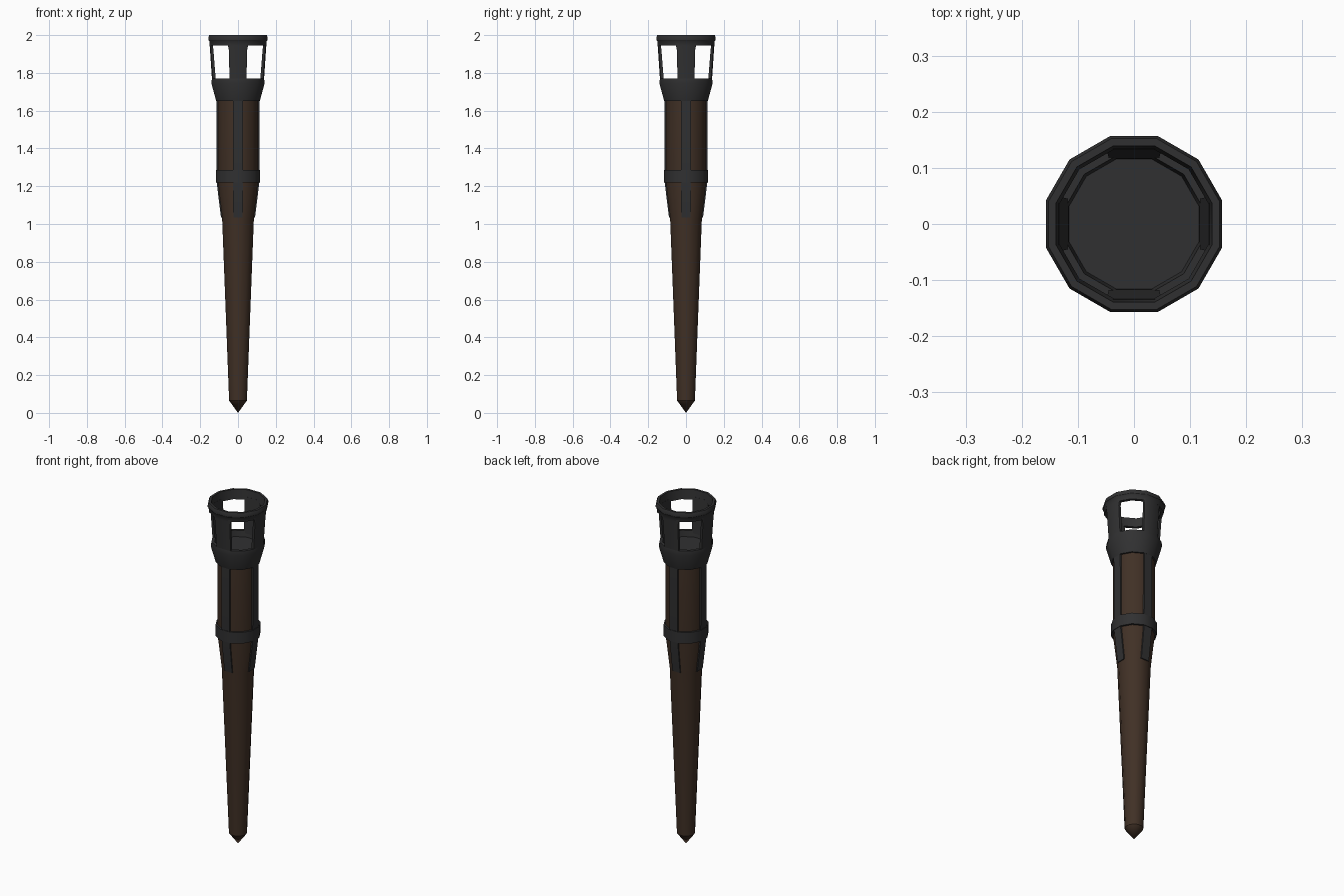
import bpy, bmesh, math
from mathutils import Matrix, Vector

if "Cube" in bpy.data.objects:
    bpy.data.objects.remove(bpy.data.objects["Cube"])

SIDES = 12


def material(name, color):
    m = bpy.data.materials.new(name)
    m.diffuse_color = (*color, 1)
    m.use_nodes = True
    m.node_tree.nodes["Principled BSDF"].inputs["Base Color"].default_value = m.diffuse_color
    return m


iron = material("dark iron", (0.03, 0.03, 0.031))
wood = material("dark brown wood", (0.052, 0.030, 0.019))


def finish(bm, name, mat):
    bmesh.ops.recalc_face_normals(bm, faces=bm.faces)
    me = bpy.data.meshes.new(name)
    bm.to_mesh(me)
    bm.free()
    me.materials.append(mat)
    ob = bpy.data.objects.new(name, me)
    bpy.context.collection.objects.link(ob)
    bpy.ops.object.select_all(action='DESELECT')
    ob.select_set(True)
    bpy.context.view_layer.objects.active = ob
    bpy.ops.object.shade_smooth_by_angle(angle=math.radians(33))
    return ob


def lathe(name, profile, mat, closed=False):
    """Twelve-sided turning; profile is (flat distance, z), radius 0 makes a pole."""
    bm = bmesh.new()
    rings = []
    for a, z in profile:
        if a == 0:
            rings.append([bm.verts.new((0, 0, z))] * SIDES)
            continue
        r = a / math.cos(math.pi / SIDES)
        rings.append([bm.verts.new((r * math.cos(t), r * math.sin(t), z))
                      for t in ((i + 0.5) * 2 * math.pi / SIDES for i in range(SIDES))])
    pairs = list(zip(rings, rings[1:]))
    if closed:
        pairs.append((rings[-1], rings[0]))
    for lo, hi in pairs:
        for i in range(SIDES):
            j = (i + 1) % SIDES
            bm.faces.new(list(dict.fromkeys((lo[i], lo[j], hi[j], hi[i]))))
    return finish(bm, name, mat)


def four_sided(name, sections, mat):
    """Loft stacked sections, repeated on the four axes. Section points are (across, outward, z)."""
    bm = bmesh.new()
    for k in range(4):
        rot = Matrix.Rotation(k * math.pi / 2, 3, 'Z')
        rings = [[bm.verts.new(rot @ Vector((x, -d, z))) for x, d, z in s] for s in sections]
        n = len(rings[0])
        for lo, hi in zip(rings, rings[1:]):
            for i in range(n):
                j = (i + 1) % n
                bm.faces.new((lo[i], lo[j], hi[j], hi[i]))
        bm.faces.new(rings[0])
        bm.faces.new(rings[-1])
    return finish(bm, name, mat)


# Tapered wooden shaft with pointed foot
lathe("wooden_shaft", [(0, 0.0), (0.047, 0.065), (0.084, 1.03), (0.105, 1.22),
                       (0.106, 1.70), (0, 1.70)], wood)

# Iron cup with a floor
lathe("iron_cup", [(0.10, 1.65), (0.115, 1.65), (0.141, 1.745), (0.138, 1.77),
                   (0.121, 1.77), (0.116, 1.735), (0, 1.735)], iron)

# Top rim of the cage
lathe("cage_rim", [(0.150, 1.945), (0.152, 1.968), (0.157, 1.975), (0.157, 1.988),
                   (0.152, 2.0), (0.139, 2.0), (0.133, 1.945)], iron, closed=True)

# Band around the shaft
lathe("iron_band", [(0.10, 1.22), (0.116, 1.22), (0.116, 1.285), (0.10, 1.285)],
      iron, closed=True)


# Cage posts, bent at the corners to follow the twelve sides
def post_section(z, flat, half, outer, inner):
    side = outer - (half - flat) * math.tan(math.radians(30))
    return [(-flat, outer, z), (flat, outer, z), (half, side, z),
            (half, inner, z), (-half, inner, z), (-half, side, z)]


four_sided("cage_posts", [post_section(1.755, 0.037, 0.045, 0.137, 0.117),
                          post_section(1.92, 0.040, 0.048, 0.148, 0.130),
                          post_section(1.96, 0.041, 0.056, 0.151, 0.134)], iron)


# Long straps running down the shaft
def strap_section(z, half, outer, depth=0.018):
    return [(-half, outer, z), (half, outer, z),
            (half, outer - depth, z), (-half, outer - depth, z)]


four_sided("iron_straps", [strap_section(1.035, 0.025, 0.090),
                           strap_section(1.22, 0.026, 0.113),
                           strap_section(1.66, 0.026, 0.115)], iron)
